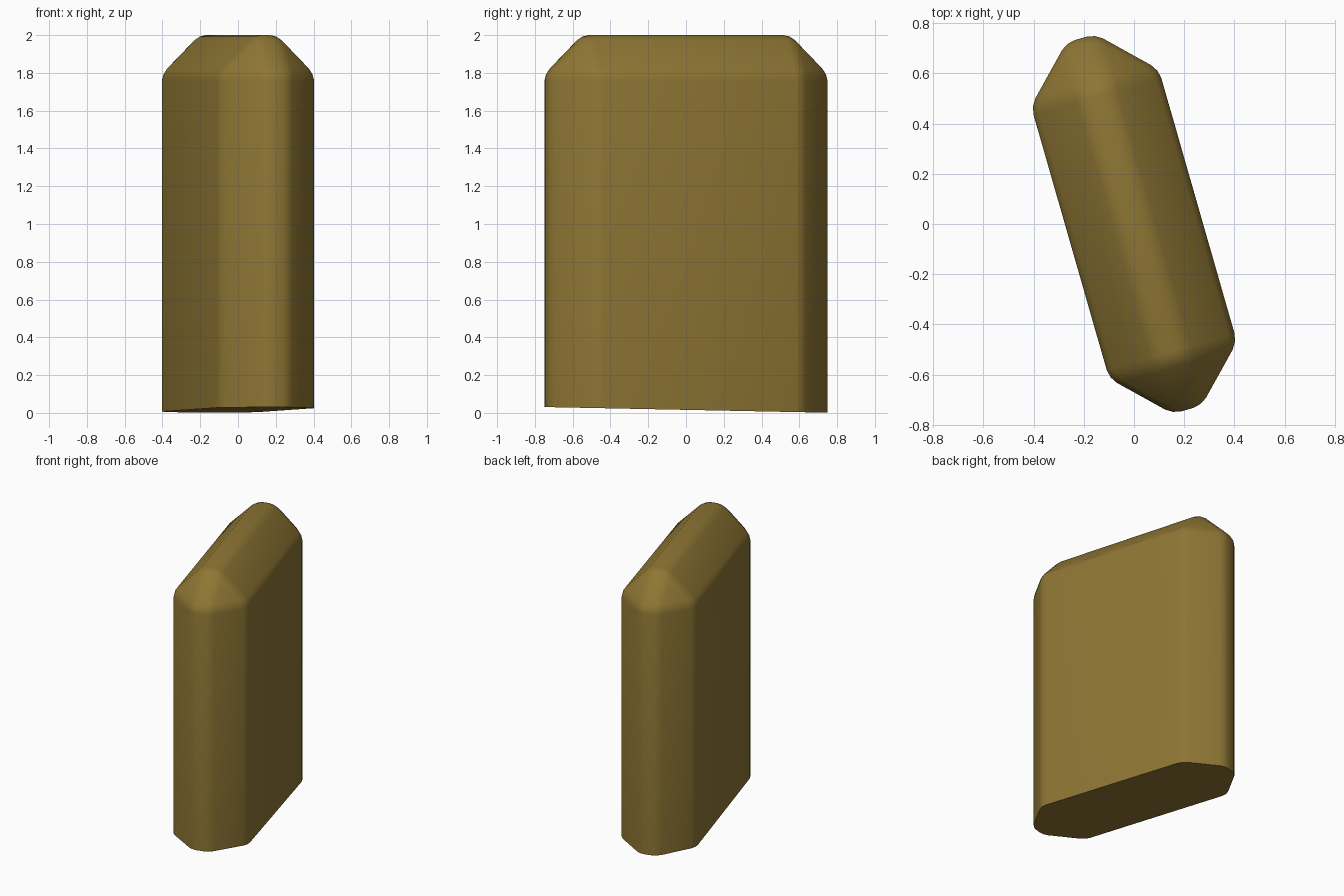
import bpy
import bmesh
from math import radians
from mathutils import Matrix

cube = bpy.data.objects.get("Cube")
if cube:
    bpy.data.objects.remove(cube, do_unlink=True)

# Colour
ochre = bpy.data.materials.new("ochre_brown")
ochre.use_nodes = True
colour = (0.27, 0.18, 0.034, 1)
ochre.diffuse_color = colour
ochre.node_tree.nodes["Principled BSDF"].inputs["Base Color"].default_value = colour

# Upright slab with broad chamfers everywhere except around its base
bm = bmesh.new()
bmesh.ops.create_cube(bm, size=1)
bmesh.ops.scale(bm, vec=(0.53, 1.54, 2), verts=bm.verts)
bmesh.ops.translate(bm, vec=(0, 0, 1), verts=bm.verts)
edges = [e for e in bm.edges if max(v.co.z for v in e.verts) > 1]
bmesh.ops.bevel(bm, geom=edges, offset=0.205, segments=1, affect='EDGES')

# Soften the chamfer borders
edges = [e for e in bm.edges if max(v.co.z for v in e.verts) > 0.1]
bmesh.ops.bevel(bm, geom=edges, offset=0.035, segments=2, profile=0.5,
                affect='EDGES')

# Turn the slab and tilt its base slightly
bmesh.ops.rotate(bm, cent=(0, 0, 0), matrix=Matrix.Rotation(radians(16), 3, 'Z'),
                 verts=bm.verts)
for v in bm.verts:
    if v.co.z < 0.1:
        v.co.z = 0.016 - 0.02 * v.co.y
bmesh.ops.recalc_face_normals(bm, faces=bm.faces)

mesh = bpy.data.meshes.new("stone_slab")
bm.to_mesh(mesh)
bm.free()
mesh.materials.append(ochre)
slab = bpy.data.objects.new("stone_slab", mesh)
bpy.context.collection.objects.link(slab)

# Smooth shading with a crisp base
bpy.ops.object.select_all(action='DESELECT')
slab.select_set(True)
bpy.context.view_layer.objects.active = slab
bpy.ops.object.shade_smooth_by_angle(angle=radians(30))
